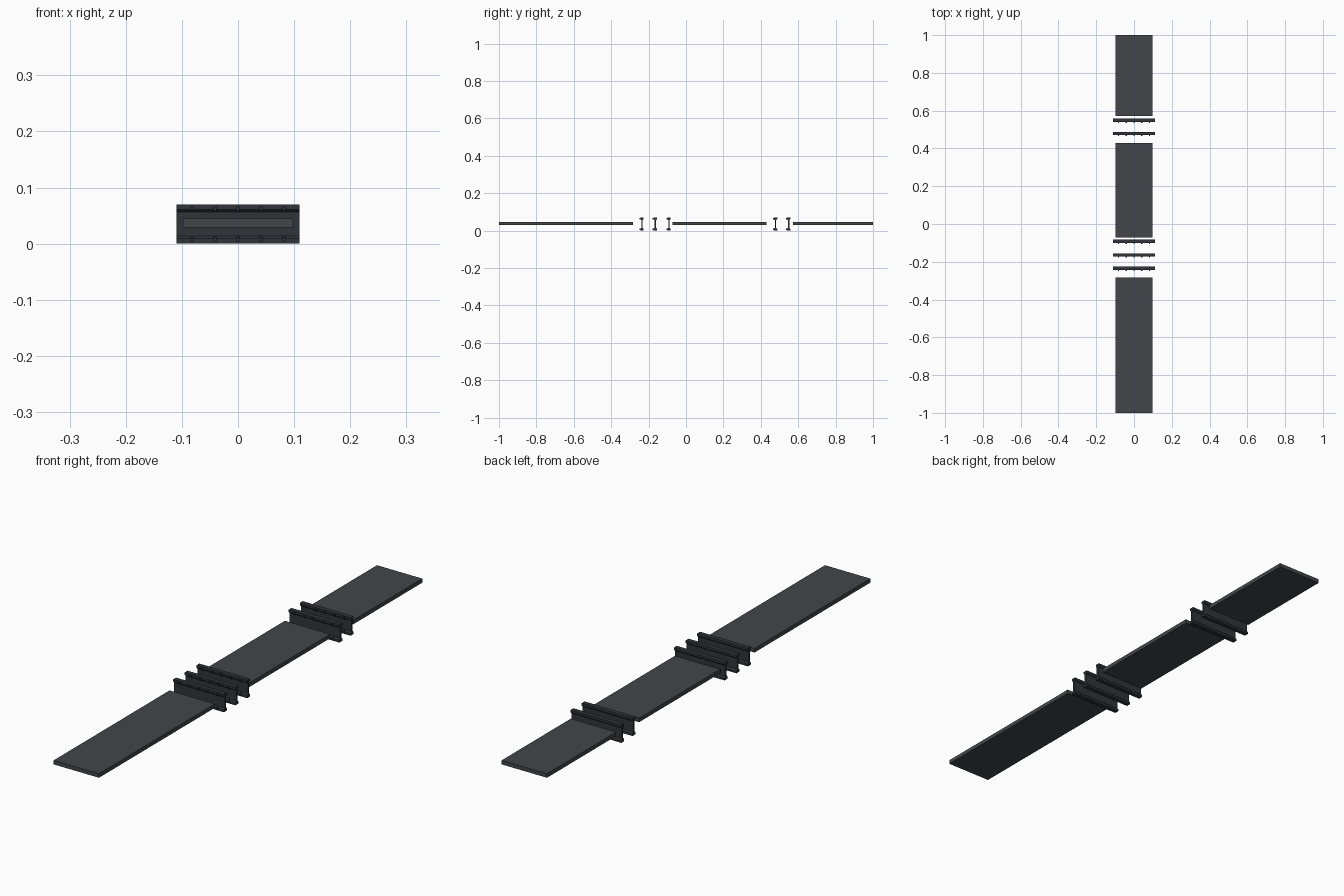
import bpy, bmesh
from mathutils import Matrix

if "Cube" in bpy.data.objects:
    bpy.data.objects.remove(bpy.data.objects["Cube"])


def material(name, rgb):
    m = bpy.data.materials.new(name)
    m.diffuse_color = (*rgb, 1)
    m.use_nodes = True
    m.node_tree.nodes["Principled BSDF"].inputs["Base Color"].default_value = m.diffuse_color
    return m


slab_mat = material("slate_grey", (0.055, 0.06, 0.068))
beam_mat = material("dark_grey", (0.03, 0.034, 0.04))


def add_box(bm, x, y, z):
    """Add a box given its (min, max) along each axis."""
    size = [b - a for a, b in (x, y, z)]
    mid = [(a + b) / 2 for a, b in (x, y, z)]
    bmesh.ops.create_cube(bm, size=1, matrix=Matrix.Translation(mid) @ Matrix.Diagonal((*size, 1)))


def finish(bm, name, mat, y=0):
    me = bpy.data.meshes.new(name)
    bm.to_mesh(me)
    bm.free()
    me.materials.append(mat)
    ob = bpy.data.objects.new(name, me)
    ob.location.y = y
    bpy.context.collection.objects.link(ob)
    return ob


# flat deck slabs
for i, span in enumerate([(-1, -0.284), (-0.072, 0.43), (0.573, 1)]):
    bm = bmesh.new()
    add_box(bm, (-0.098, 0.098), span, (0.029, 0.045))
    finish(bm, f"deck_slab_{i + 1}", slab_mat)

# I-section cross beams: one closed profile swept across x
half = [(0.009, 0.0), (0.009, 0.009), (0.0035, 0.014), (0.0035, 0.056), (0.009, 0.061), (0.009, 0.07)]
profile = half + [(-y, z) for y, z in reversed(half)]
for i, y in enumerate([-0.235, -0.164, -0.091, 0.479, 0.549]):
    bm = bmesh.new()
    face = bm.faces.new([bm.verts.new((-0.11, py, pz)) for py, pz in profile])
    ext = bmesh.ops.extrude_face_region(bm, geom=[face])
    bmesh.ops.translate(bm, vec=(0.22, 0, 0),
                        verts=[v for v in ext["geom"] if isinstance(v, bmesh.types.BMVert)])
    bmesh.ops.recalc_face_normals(bm, faces=bm.faces)
    beam = finish(bm, f"cross_beam_{i + 1}", beam_mat, y)

    # small lugs on the front of both flanges
    bm = bmesh.new()
    for x in (-0.082, -0.041, 0, 0.041, 0.082):
        for z in ((0.003, 0.012), (0.058, 0.067)):
            add_box(bm, (x - 0.003, x + 0.003), (-0.014, -0.002), z)
    finish(bm, f"beam_lugs_{i + 1}", beam_mat, y)
